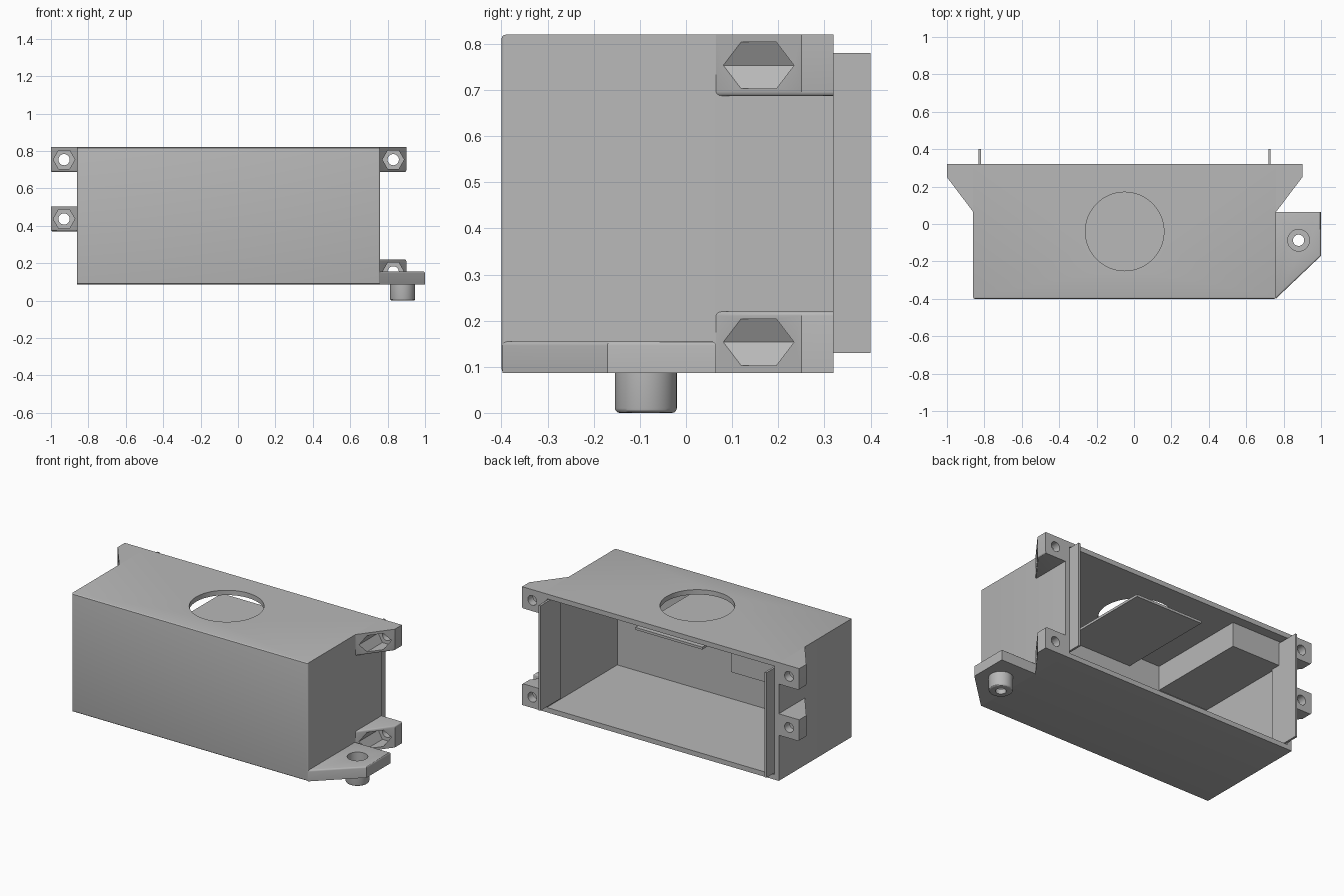
import bpy, bmesh, math
from mathutils import Matrix, Vector

old = bpy.data.objects.get("Cube")
if old:
    bpy.data.objects.remove(old, do_unlink=True)

GREY = bpy.data.materials.new("plain grey")
GREY.use_nodes = True
GREY.diffuse_color = (0.48, 0.48, 0.48, 1)
GREY.node_tree.nodes["Principled BSDF"].inputs["Base Color"].default_value = (0.48, 0.48, 0.48, 1)


def to_object(name, bm):
    bmesh.ops.recalc_face_normals(bm, faces=bm.faces)
    mesh = bpy.data.meshes.new(name)
    bm.to_mesh(mesh)
    bm.free()
    mesh.materials.append(GREY)
    obj = bpy.data.objects.new(name, mesh)
    bpy.context.collection.objects.link(obj)
    return obj


def prism(name, outline, z0, z1, round_if=None):
    """Extrude an x-y outline upwards; round the edges whose centre passes round_if."""
    bm = bmesh.new()
    face = bm.faces.new([bm.verts.new((x, y, z0)) for x, y in outline])
    new = bmesh.ops.extrude_face_region(bm, geom=[face])["geom"]
    bmesh.ops.translate(bm, vec=(0, 0, z1 - z0),
                        verts=[v for v in new if isinstance(v, bmesh.types.BMVert)])
    if round_if:
        edges = [e for e in bm.edges if round_if((e.verts[0].co + e.verts[1].co) / 2)]
        bmesh.ops.bevel(bm, geom=edges, offset=0.009, segments=3, profile=0.5, affect='EDGES')
    return to_object(name, bm)


def box(name, x0, x1, y0, y1, z0, z1, round_if=None):
    return prism(name, [(x0, y0), (x1, y0), (x1, y1), (x0, y1)], z0, z1, round_if)


def cylinder(name, centre, radius, length, sides=48, along_y=False):
    bm = bmesh.new()
    turn = Matrix.Rotation(math.pi / 2, 4, 'X') if along_y else Matrix()
    # a corner of the polygon points along x
    spin = Matrix.Rotation(math.pi / 2, 4, 'Z') if sides == 6 else Matrix()
    bmesh.ops.create_cone(bm, cap_ends=True, segments=sides, radius1=radius, radius2=radius,
                          depth=length, matrix=Matrix.Translation(centre) @ turn @ spin)
    return to_object(name, bm)


def cut(obj, *cutters):
    for cutter in cutters:
        mod = obj.modifiers.new("cut", 'BOOLEAN')
        mod.operation = 'DIFFERENCE'
        mod.solver = 'EXACT'
        mod.object = cutter
        bpy.context.view_layer.objects.active = obj
        bpy.ops.object.modifier_apply(modifier=mod.name)
        bpy.data.objects.remove(cutter, do_unlink=True)


def smooth(obj):
    bpy.ops.object.select_all(action='DESELECT')
    obj.select_set(True)
    bpy.context.view_layer.objects.active = obj
    bpy.ops.object.shade_smooth_by_angle(angle=math.radians(30))


LEFT, RIGHT, FRONT, BACK, FLOOR, TOP, WALL = -0.86, 0.76, -0.4, 0.32, 0.087, 0.82, 0.03

# Open-backed housing with a round opening in the roof
shell = box("housing", LEFT, RIGHT, FRONT, BACK, FLOOR, TOP,
            lambda c: c.y < FRONT + 0.01)
cut(shell,
    box("cavity", LEFT + WALL, RIGHT - WALL, FRONT + WALL, BACK + 0.1, FLOOR + WALL, TOP - WALL),
    cylinder("opening", (-0.05, -0.04, TOP), 0.21, 0.2, 96))
smooth(shell)

# Baffle plate hanging under the roof opening
box("baffle_plate", -0.28, 0.18, -0.37, 0.24, 0.715, 0.73)

# Block in the upper corner of the cavity
box("corner_block", LEFT + WALL, -0.49, FRONT + WALL, 0.26, 0.64, TOP - WALL)

# Thin locating strips that stand out of the open back
for side, x in (("right", LEFT + 0.028), ("left", RIGHT - 0.042)):
    box(side + "_strip", x, x + 0.013, 0.2, 0.4, 0.13, 0.78)


# Screw tabs with a sloped front, a hexagonal nut pocket and a through hole
def screw_tab(name, wall_x, way, z0, rounded_z):
    z1 = z0 + 0.133
    mid = Vector((wall_x + way * 0.07, 0, (z0 + z1) / 2))
    outline = [(wall_x, 0.065), (wall_x + way * 0.14, 0.25),
               (wall_x + way * 0.14, BACK), (wall_x, BACK)]
    tab = prism(name, outline, z0, z1,
                lambda c: abs(c.z - rounded_z) < 0.001 and abs(c.x - wall_x) > 0.01 and c.y < 0.31)
    cut(tab,
        cylinder("pocket", mid + Vector((0, 0.07, 0)), 0.058, 0.4, 6, True),
        cylinder("bore", mid + Vector((0, 0.2, 0)), 0.03, 0.6, 32, True))
    smooth(tab)


screw_tab("upper_right_tab", LEFT, -1, 0.687, 0.687)
screw_tab("lower_right_tab", LEFT, -1, 0.37, 0.37)
screw_tab("upper_left_tab", RIGHT, 1, 0.687, 0.687)
screw_tab("lower_left_tab", RIGHT, 1, FLOOR, FLOOR + 0.133)

# Foot bracket with a counterbored hollow boss below it
PIN = Vector((0.88, -0.087, 0))
bracket = prism("foot_bracket", [(RIGHT, FRONT + 0.002), (1, -0.17), (1, 0.065), (RIGHT, 0.065)],
                FLOOR, 0.155, lambda c: c.z > 0.15 and c.x > 0.77)
cut(bracket, cylinder("bore", PIN + Vector((0, 0, 0.1)), 0.058, 0.4))
smooth(bracket)

bm = bmesh.new()
bmesh.ops.create_cone(bm, cap_ends=True, segments=48, radius1=0.067, radius2=0.067, depth=0.09,
                      matrix=Matrix.Translation(PIN + Vector((0, 0, 0.045))))
rim = [e for e in bm.edges if all(v.co.z < 0.01 for v in e.verts)]
bmesh.ops.bevel(bm, geom=rim, offset=0.01, segments=3, profile=0.5, affect='EDGES')
boss = to_object("foot_boss", bm)
cut(boss,
    cylinder("counterbore", PIN + Vector((0, 0, 0.13)), 0.058, 0.2),
    cylinder("bore", PIN, 0.03, 0.4, 32))
smooth(boss)
